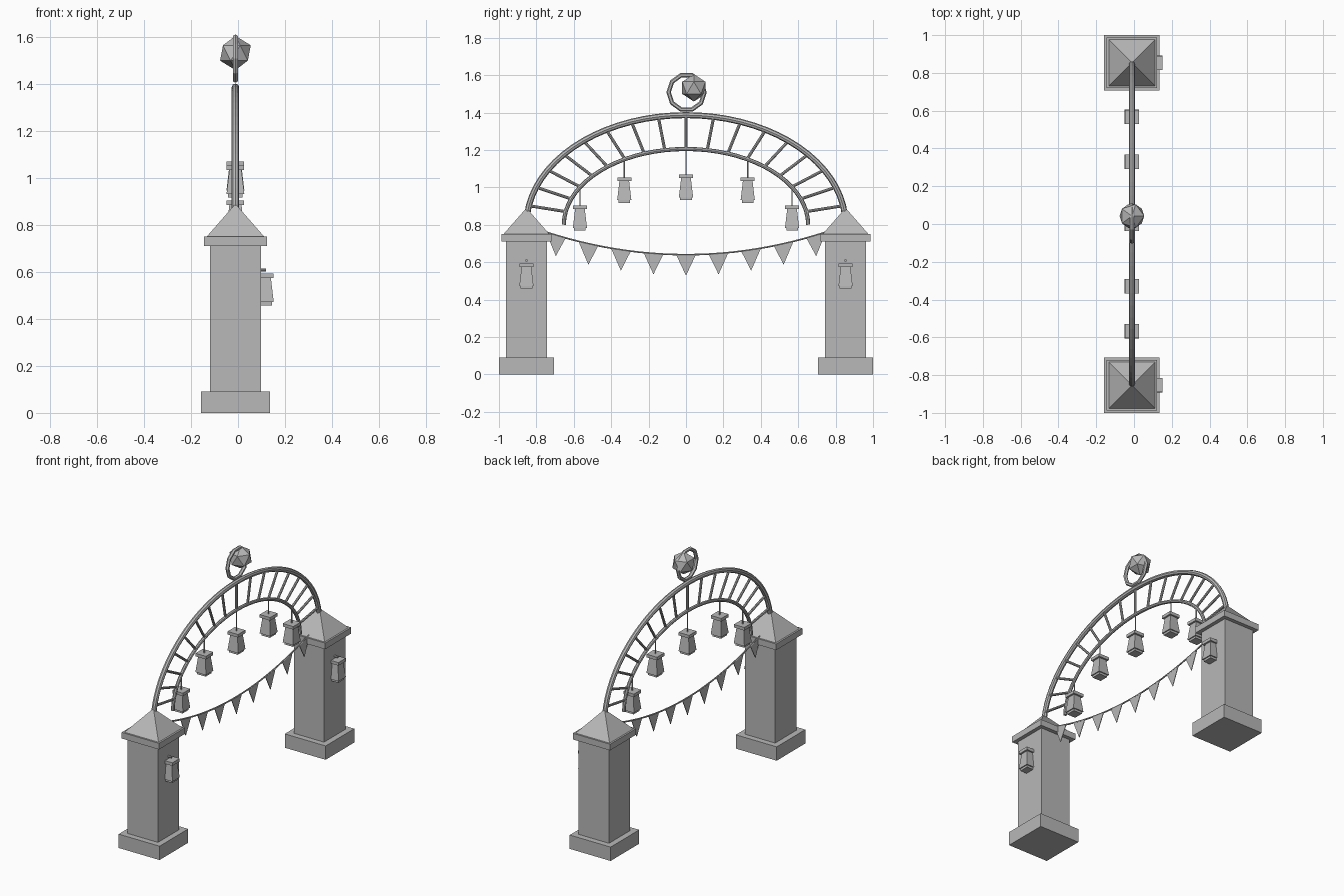
import bpy
import bmesh
from math import sin, cos, pi, radians, sqrt
from mathutils import Vector, Matrix

if "Cube" in bpy.data.objects:
    bpy.data.objects.remove(bpy.data.objects["Cube"], do_unlink=True)

X0 = -0.011       # centre plane of the arch
PILLAR_Y = 0.853
SPRING_Z = 0.80   # height where both arch ellipses start
OUTER = (0.853, 0.586)
INNER = (0.653, 0.405)

stone = bpy.data.materials.new("plain_grey")
stone.use_nodes = True
GREY = (0.48, 0.48, 0.48, 1)
stone.diffuse_color = GREY
stone.node_tree.nodes["Principled BSDF"].inputs["Base Color"].default_value = GREY


def finish(name, bm):
    bmesh.ops.recalc_face_normals(bm, faces=bm.faces)
    mesh = bpy.data.meshes.new(name)
    bm.to_mesh(mesh)
    bm.free()
    mesh.materials.append(stone)
    obj = bpy.data.objects.new(name, mesh)
    bpy.context.collection.objects.link(obj)
    return obj


def frustum(bm, x, y, z0, z1, w0, w1):
    """Square block whose width goes from w0 at z0 to w1 at z1."""
    mat = Matrix.Translation((x, y, (z0 + z1) / 2)) @ Matrix.Rotation(pi / 4, 4, "Z")
    bmesh.ops.create_cone(bm, cap_ends=True, segments=4, radius1=w0 / sqrt(2),
                          radius2=w1 / sqrt(2), depth=z1 - z0, matrix=mat)


def tube(name, paths, radius, resolution=2):
    """Flat-shaded round bars along lists of points."""
    curve = bpy.data.curves.new(name, "CURVE")
    curve.dimensions = "3D"
    curve.bevel_depth = radius
    curve.bevel_resolution = resolution
    curve.use_fill_caps = True
    for pts in paths:
        spline = curve.splines.new("POLY")
        spline.points.add(len(pts) - 1)
        spline.use_smooth = False
        for p, co in zip(spline.points, pts):
            p.co = (*co, 1)
    curve.materials.append(stone)
    obj = bpy.data.objects.new(name, curve)
    bpy.context.collection.objects.link(obj)
    bpy.ops.object.select_all(action="DESELECT")
    obj.select_set(True)
    bpy.context.view_layer.objects.active = obj
    bpy.ops.object.convert(target="MESH")
    return obj


def on_arch(size, angle):
    return Vector((X0, size[0] * cos(angle), SPRING_Z + size[1] * sin(angle)))


def rope_z(y):
    return 0.64 + 0.12 * (y / 0.745) ** 2


def lantern(name, x, y, top):
    """Cap, body flaring downwards and a smaller foot."""
    bm = bmesh.new()
    frustum(bm, x, y, top - 0.02, top, 0.075, 0.075)
    frustum(bm, x, y, top - 0.122, top - 0.02, 0.076, 0.052)
    frustum(bm, x, y, top - 0.136, top - 0.122, 0.062, 0.062)
    return finish(name, bm)


# Pillars with wall lanterns
for side, y in (("front", -PILLAR_Y), ("back", PILLAR_Y)):
    for part, z0, z1, w0, w1 in (("base", 0, 0.09, 0.294, 0.294),
                                 ("shaft", 0.09, 0.71, 0.218, 0.218),
                                 ("cap", 0.71, 0.75, 0.268, 0.268),
                                 ("roof", 0.75, 0.89, 0.245, 0)):
        bm = bmesh.new()
        frustum(bm, X0, y, z0, z1, w0, w1)
        if w1 == 0:
            bmesh.ops.remove_doubles(bm, verts=bm.verts, dist=0.0001)
        finish(f"{side}_pillar_{part}", bm)
    lantern(f"{side}_wall_lantern", 0.114, y, 0.594)
    tube(f"{side}_lantern_bracket", [[(0.09, y, 0.608), (0.12, y, 0.608)]], 0.007)

# Arch rails and rungs
for name, size, radius in (("outer_arch", OUTER, 0.016), ("inner_arch", INNER, 0.011)):
    tube(name, [[on_arch(size, pi * i / 36) for i in range(37)]], radius)
tube("arch_rungs", [[on_arch(OUTER, radians(a)), on_arch(INNER, radians(a))]
                    for a in range(10, 180, 10)], 0.008)

# Hanging lanterns and their rods
for i, (y, top) in enumerate(((-0.567, 0.904), (-0.33, 1.053), (0, 1.069),
                              (0.33, 1.053), (0.567, 0.904))):
    lantern(f"hanging_lantern_{i + 1}", X0, y, top)
    arch_z = SPRING_Z + INNER[1] * sqrt(1 - (y / INNER[0]) ** 2)
    tube(f"lantern_rod_{i + 1}", [[(X0, y, top - 0.005), (X0, y, arch_z)]], 0.004, 1)

# Bunting rope and pennants
tube("bunting_rope", [[(X0, y, rope_z(y)) for y in
                       (0.745 * (i / 12 - 1) for i in range(25))]], 0.005, 1)
bm = bmesh.new()
for i in range(-4, 5):
    y = 0.174 * i
    corners = [(y - 0.053, rope_z(y - 0.053)), (y + 0.053, rope_z(y + 0.053)),
               (y, rope_z(y) - 0.112)]
    face = bm.faces.new([bm.verts.new((X0 - 0.002, *c)) for c in corners])
    ext = bmesh.ops.extrude_face_region(bm, geom=[face])["geom"]
    bmesh.ops.translate(bm, vec=(0.004, 0, 0),
                        verts=[v for v in ext if isinstance(v, bmesh.types.BMVert)])
finish("bunting_pennants", bm)

# Ring and faceted orb on top
bpy.ops.mesh.primitive_torus_add(major_segments=10, minor_segments=6,
                                 major_radius=0.096, minor_radius=0.012,
                                 location=(X0, 0.003, 1.508), rotation=(0, pi / 2, 0))
ring = bpy.context.object
ring.name = "top_ring"
# turn so that a corner points along the span
ring.rotation_euler = (Matrix.Rotation(pi / 2, 3, "Y") @ Matrix.Rotation(pi / 2, 3, "Z")).to_euler()
ring.data.materials.append(stone)
ring.data.polygons.foreach_set("use_smooth", [False] * len(ring.data.polygons))

bm = bmesh.new()
bmesh.ops.create_icosphere(bm, subdivisions=1, radius=0.073,
                           matrix=Matrix.Translation((X0, 0.042, 1.532)))
finish("top_orb", bm)
